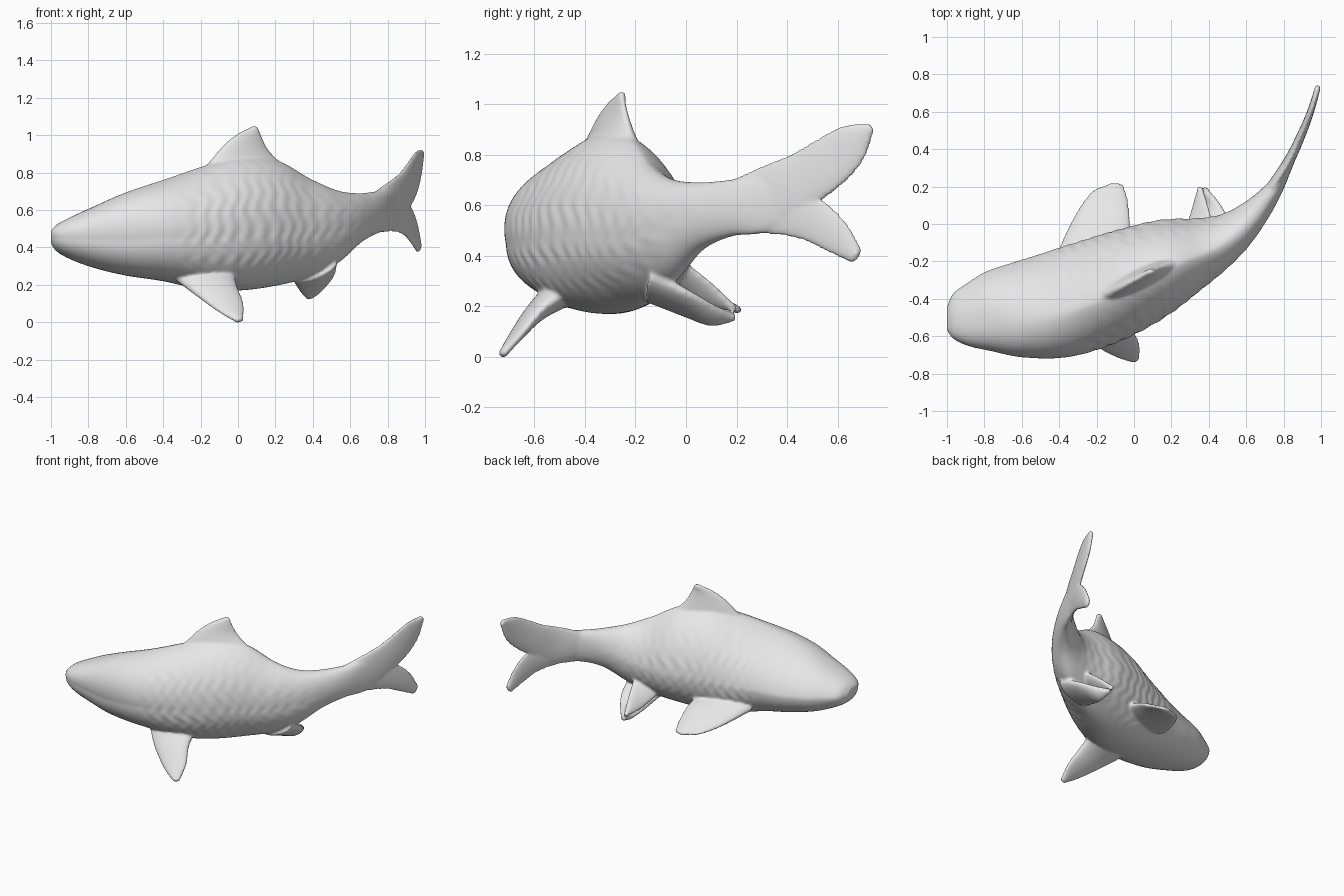
import bpy, bmesh, math
from mathutils import Vector

if "Cube" in bpy.data.objects:
    bpy.data.objects.remove(bpy.data.objects["Cube"], do_unlink=True)

grey = bpy.data.materials.new("plain_grey")
grey.use_nodes = True
COLOUR = (0.8, 0.8, 0.8, 1)
grey.diffuse_color = COLOUR
grey.node_tree.nodes["Principled BSDF"].inputs["Base Color"].default_value = COLOUR


def clamp(v):
    return max(0.0, min(1.0, v))


def smooth_path(points, t):
    """Catmull-Rom point on a list of tuples, t from 0 to 1."""
    p = [Vector(q) for q in points]
    n = len(p) - 1
    i = min(int(t * n), n - 1)
    f = t * n - i
    a = p[i - 1] if i else p[0] * 2 - p[1]
    d = p[i + 2] if i + 2 <= n else p[n] * 2 - p[n - 1]
    b, c = p[i], p[i + 1]
    return b + ((c - a) + (a * 2 - b * 5 + c * 4 - d + (b * 3 - a - c * 3 + d) * f) * f) * f / 2


def loft(name, rings):
    """Skin a list of equally long vertex rings and cap both ends."""
    bm = bmesh.new()
    loops = [[bm.verts.new(co) for co in ring] for ring in rings]
    for one, two in zip(loops, loops[1:]):
        for k in range(len(one)):
            bm.faces.new((one[k - 1], one[k], two[k], two[k - 1]))
    bm.faces.new(loops[0])
    bm.faces.new(loops[-1])
    bmesh.ops.recalc_face_normals(bm, faces=bm.faces)
    mesh = bpy.data.meshes.new(name)
    bm.to_mesh(mesh)
    bm.free()
    mesh.materials.append(grey)
    obj = bpy.data.objects.new(name, mesh)
    bpy.context.collection.objects.link(obj)
    return obj


def fin(name, lead, trail, root_thick, tip_thick, steps=20, sides=24):
    """Lens-section fin between a leading and a trailing edge, root to tip."""
    rings = []
    for i in range(steps + 1):
        t = i / steps
        a, b = smooth_path(lead, t), smooth_path(trail, t)
        t0, t1 = max(t - 0.05, 0), min(t + 0.05, 1)
        along = (smooth_path(lead, t1) + smooth_path(trail, t1)
                 - smooth_path(lead, t0) - smooth_path(trail, t0))
        side = along.cross(b - a).normalized()
        thick = tip_thick + (root_thick - tip_thick) * (1 - t) ** 2
        ring = []
        for k in range(sides):
            ang = math.tau * k / sides
            ring.append((a + b) / 2 + (b - a) / 2 * math.cos(ang) + side * thick * math.sin(ang))
        rings.append(ring)
    # Rounded tip
    last = rings[-1]
    mid = sum(last, Vector()) / sides
    push = along.normalized() * (b - a).length * 0.2
    for s, out in ((0.8, 0.6), (0.5, 0.9), (0.1, 1.0)):
        rings.append([mid + (co - mid) * s + push * out for co in last])
    return loft(name, rings)


# Body stations: x, spine y, belly z, back z, half width
BODY = [
    (-1.0, -0.50, 0.42, 0.49, 0.06), (-0.965, -0.49, 0.375, 0.525, 0.12),
    (-0.88, -0.48, 0.33, 0.57, 0.17), (-0.76, -0.46, 0.288, 0.625, 0.215),
    (-0.6, -0.45, 0.25, 0.695, 0.255), (-0.4, -0.425, 0.22, 0.765, 0.285),
    (-0.2, -0.365, 0.18, 0.835, 0.287), (0.0, -0.285, 0.17, 0.89, 0.27),
    (0.2, -0.195, 0.195, 0.865, 0.23), (0.38, -0.125, 0.24, 0.765, 0.168),
    (0.52, -0.05, 0.31, 0.705, 0.118), (0.64, 0.055, 0.42, 0.69, 0.08),
    (0.74, 0.175, 0.475, 0.70, 0.05), (0.82, 0.305, 0.49, 0.72, 0.026),
    (0.89, 0.45, 0.55, 0.72, 0.012),
]


def body_ring(t, sides=128):
    x, y, low, high, wide = smooth_path(BODY, t)
    ahead, behind = smooth_path(BODY, min(t + 0.02, 1)), smooth_path(BODY, max(t - 0.02, 0))
    tangent = Vector((ahead[0] - behind[0], ahead[1] - behind[1], 0)).normalized()
    tangent = Vector((1, 0, 0)).lerp(tangent, clamp((x + 0.95) * 2)).normalized()
    side = Vector((-tangent.y, tangent.x, 0))
    # Scales fade in behind the gill cover and out at the tail
    scaly = min(clamp((x + 0.42) * 6), clamp((0.72 - x) * 4))
    # The back narrows to a ridge, and so does the belly towards the tail
    ridge = 0.85 + 0.5 * min(clamp((x + 0.8) * 2), clamp((0.7 - x) * 3))
    keel = 0.88 + 0.4 * min(clamp((x + 0.1) * 3), clamp((0.7 - x) * 4))
    lean = -0.03 * clamp((0.68 - x) * 4) - 0.04 * min(clamp((x + 0.95) * 3), clamp((0.0 - x) * 2))
    # The flanks are widest below mid height
    middle = low + (high - low) * (0.5 - 0.08 * min(clamp((x + 0.95) * 3), clamp((0.6 - x) * 3)))
    ring = []
    for k in range(sides):
        ang = math.tau * k / sides
        c, s = math.cos(ang), math.sin(ang)
        row = math.sin(x * 85 + 1.2 * math.sin(ang * 14) + 1.5 * math.sin(ang * 5 + x * 9))
        across = wide * (1 + 0.011 * scaly * row * abs(c) ** 0.5)
        across *= math.copysign(abs(c) ** (ridge if s > 0 else keel), c)
        height = (high - middle if s > 0 else middle - low) * s
        ring.append(Vector((x, y, middle + height)) + side * (across + lean * max(s, 0)))
    return ring


parts = [loft("body", [body_ring(i / 220) for i in range(221)])]

# Tail lobes, drawn in y and z and wrapped along the bend of the spine
BEND = [(0.12, 0.69), (0.27, 0.795), (0.48, 0.90), (0.62, 0.952), (0.74, 0.985)]


def bend(points):
    out = []
    for y, z in points:
        i = 0
        while i < len(BEND) - 2 and y > BEND[i + 1][0]:
            i += 1
        (y0, x0), (y1, x1) = BEND[i], BEND[i + 1]
        out.append((x0 + (x1 - x0) * (y - y0) / (y1 - y0), y, z))
    return out


parts.append(fin(
    "tail_upper_lobe",
    bend([(0.14, 0.68), (0.3, 0.755), (0.42, 0.805), (0.53, 0.87), (0.62, 0.915), (0.715, 0.923)]),
    bend([(0.18, 0.5), (0.38, 0.5), (0.54, 0.62), (0.63, 0.69), (0.705, 0.78), (0.742, 0.89)]),
    0.035, 0.016))
parts.append(fin(
    "tail_lower_lobe",
    bend([(0.2, 0.485), (0.32, 0.485), (0.45, 0.465), (0.55, 0.42), (0.65, 0.373)]),
    bend([(0.3, 0.66), (0.46, 0.65), (0.55, 0.615), (0.635, 0.53), (0.692, 0.43)]),
    0.022, 0.016))

# Fins on the back and underside
parts.append(fin(
    "dorsal_fin",
    [(-0.27, -0.43, 0.75), (-0.16, -0.385, 0.85), (-0.08, -0.345, 0.945), (0.0, -0.3, 1.01), (0.07, -0.255, 1.045)],
    [(0.36, -0.16, 0.74), (0.22, -0.205, 0.86), (0.16, -0.225, 0.925), (0.13, -0.24, 0.985), (0.11, -0.25, 1.035)],
    0.09, 0.016))
parts.append(fin(
    "front_pectoral_fin",
    [(-0.39, -0.48, 0.28), (-0.25, -0.62, 0.165), (-0.11, -0.705, 0.06), (-0.02, -0.735, 0.008)],
    [(-0.02, -0.46, 0.27), (-0.005, -0.56, 0.195), (0.03, -0.64, 0.1), (0.03, -0.715, 0.015)],
    0.07, 0.017))
parts.append(fin(
    "back_pectoral_fin",
    [(-0.42, -0.17, 0.3), (-0.32, 0.04, 0.23), (-0.23, 0.17, 0.195), (-0.15, 0.207, 0.185)],
    [(-0.02, -0.17, 0.33), (-0.02, 0.0, 0.29), (-0.03, 0.12, 0.23), (-0.05, 0.195, 0.19)],
    0.06, 0.016))

# Cupped pelvic fin: a broad blade and a web joining it to the flank
parts.append(fin(
    "pelvic_fin_blade",
    [(0.29, -0.14, 0.23), (0.33, 0.0, 0.165), (0.365, 0.1, 0.125), (0.365, 0.19, 0.145)],
    [(0.53, -0.14, 0.33), (0.515, 0.0, 0.26), (0.465, 0.1, 0.21), (0.385, 0.19, 0.17)],
    0.05, 0.02))
parts.append(fin(
    "pelvic_fin_web",
    [(0.27, -0.05, 0.26), (0.31, 0.08, 0.2), (0.345, 0.195, 0.18)],
    [(0.44, -0.06, 0.41), (0.4, 0.08, 0.31), (0.365, 0.195, 0.2)],
    0.03, 0.016))

# Fuse the fins into the body so their roots blend
bpy.ops.object.select_all(action='DESELECT')
for part in parts:
    part.select_set(True)
fish = parts[0]
bpy.context.view_layer.objects.active = fish
bpy.ops.object.join()
fish.name = "fish"
fuse = fish.modifiers.new("fuse", 'REMESH')
fuse.mode = 'VOXEL'
fuse.voxel_size = 0.009
soften = fish.modifiers.new("soften", 'SMOOTH')
soften.factor = 0.5
soften.iterations = 5
for modifier in ("fuse", "soften"):
    bpy.ops.object.modifier_apply(modifier=modifier)
bpy.ops.object.shade_smooth()
